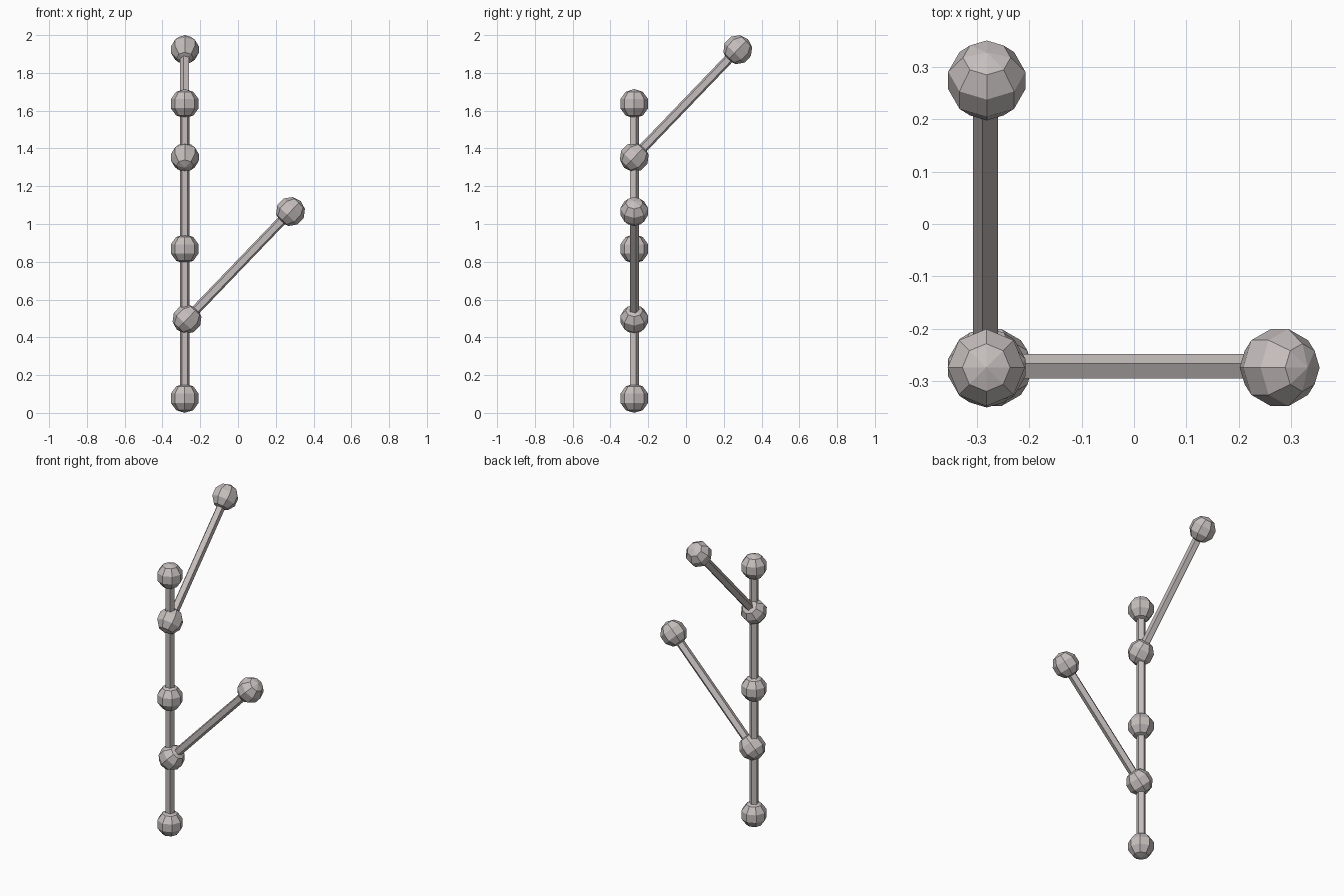
import bpy, bmesh, math
from mathutils import Matrix, Vector

if "Cube" in bpy.data.objects:
    bpy.data.objects.remove(bpy.data.objects["Cube"])

mat = bpy.data.materials.new("warm_grey")
mat.diffuse_color = (0.56, 0.515, 0.51, 1)
mat.use_nodes = True
mat.node_tree.nodes["Principled BSDF"].inputs["Base Color"].default_value = mat.diffuse_color

ROD_R, BALL_R = 0.0263, 0.0775


def finish(bm, name, matrix):
    bm.transform(matrix)
    mesh = bpy.data.meshes.new(name)
    bm.to_mesh(mesh)
    bm.free()
    mesh.materials.append(mat)
    obj = bpy.data.objects.new(name, mesh)
    bpy.context.collection.objects.link(obj)


def stick(name, start, end, turn=0, balls=(0, 1)):
    """Five-sided rod with faceted knobs at the given fractions of its length."""
    a, b = Vector(start), Vector(end)
    d = b - a
    tilt = math.atan2(math.hypot(d.x, d.y), d.z)
    rot = Matrix.Rotation(turn, 4, 'Z') @ Matrix.Rotation(tilt, 4, 'Y')
    bm = bmesh.new()
    bmesh.ops.create_cone(bm, cap_ends=True, segments=5, radius1=ROD_R,
                          radius2=ROD_R, depth=d.length)
    # put one rod edge on local +Y
    apex = max(bm.verts, key=lambda v: v.co.y).co
    spin = math.pi / 2 - math.atan2(apex.y, apex.x)
    finish(bm, name + "_rod",
           Matrix.Translation((a + b) / 2) @ rot @ Matrix.Rotation(spin, 4, 'Z'))
    for i, t in enumerate(balls):
        bm = bmesh.new()
        bmesh.ops.create_uvsphere(bm, u_segments=8, v_segments=5, radius=BALL_R)
        finish(bm, f"{name}_knob_{i + 1}", Matrix.Translation(a.lerp(b, t)) @ rot)


# upright stem with knobs at bottom, middle and top
stick("stem", (-0.282, -0.274, 0.0775), (-0.282, -0.274, 1.637), balls=(0, 0.507, 1))
# lower branch leaning right
stick("lower_branch", (-0.27, -0.274, 0.496), (0.278, -0.274, 1.066))
# upper branch leaning back
stick("upper_branch", (-0.281, -0.274, 1.353), (-0.281, 0.274, 1.923), turn=math.pi / 2)
